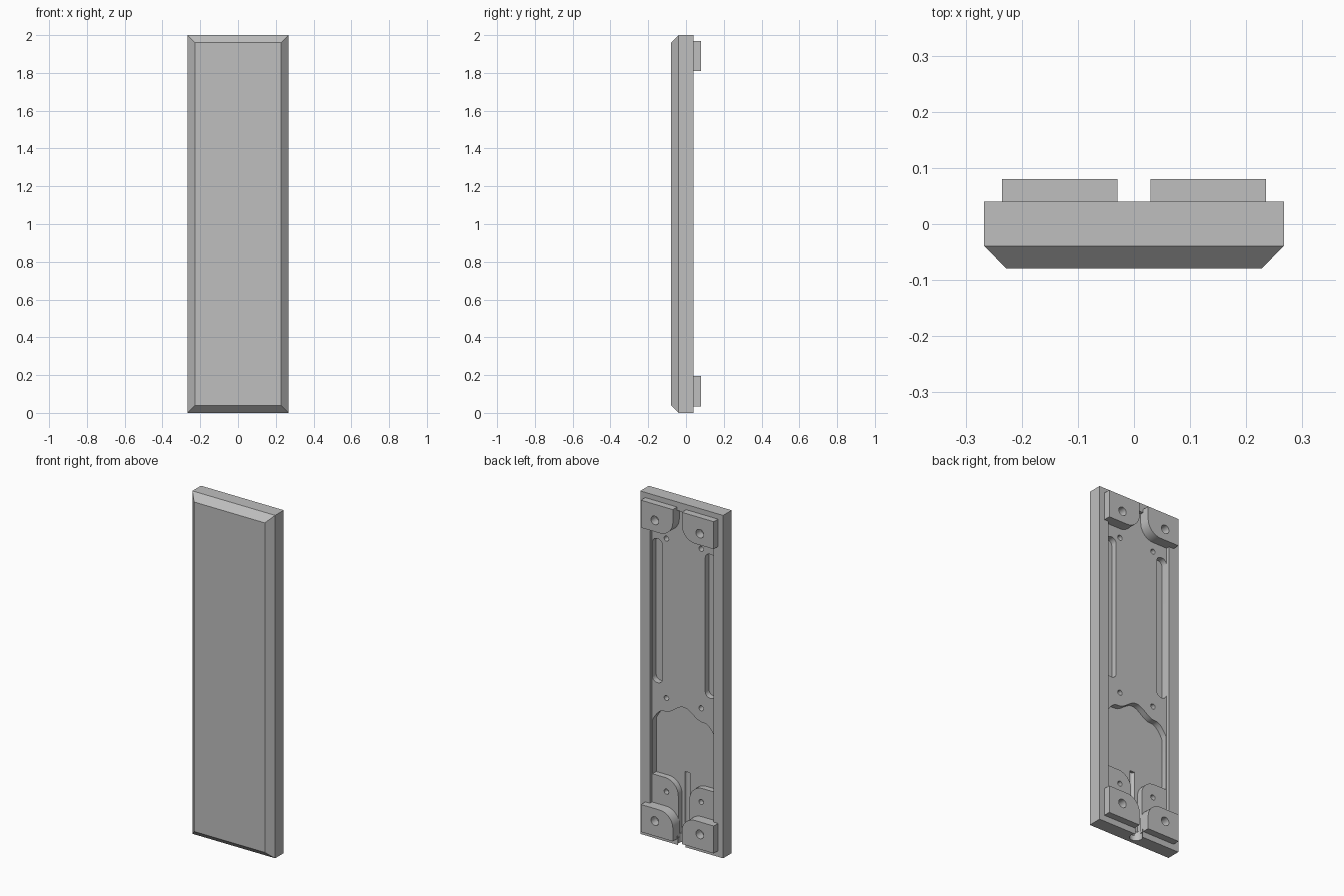
import bpy, bmesh, math
from mathutils import Vector

if "Cube" in bpy.data.objects:
    bpy.data.objects.remove(bpy.data.objects["Cube"], do_unlink=True)

grey = bpy.data.materials.new("plain grey")
grey.use_nodes = True
colour = (0.52, 0.52, 0.52, 1)
grey.diffuse_color = colour
grey.node_tree.nodes["Principled BSDF"].inputs["Base Color"].default_value = colour

RIM, FLOOR, DEEP = 0.04, 0.02, -0.015   # y levels of the back
OVER = 0.1                              # cutters rise past the back


def finish(name, bm):
    bmesh.ops.recalc_face_normals(bm, faces=bm.faces)
    mesh = bpy.data.meshes.new(name)
    bm.to_mesh(mesh)
    bm.free()
    mesh.materials.append(grey)
    ob = bpy.data.objects.new(name, mesh)
    bpy.context.collection.objects.link(ob)
    return ob


def prism(name, outline, y0, y1):
    """Extrude an (x, z) outline from y0 to y1."""
    bm = bmesh.new()
    face = bm.faces.new([bm.verts.new((x, y0, z)) for x, z in outline])
    new = bmesh.ops.extrude_face_region(bm, geom=[face])["geom"]
    verts = [v for v in new if isinstance(v, bmesh.types.BMVert)]
    bmesh.ops.translate(bm, verts=verts, vec=(0, y1 - y0, 0))
    return finish(name, bm)


def rounded(x0, x1, z0, z1, radii, steps=10):
    """Rectangle with radii at lower-left, lower-right, upper-right, upper-left."""
    signs = ((1, 1), (-1, 1), (-1, -1), (1, -1))
    points = []
    for i, (r, (sx, sz)) in enumerate(zip(radii, signs)):
        x, z = (x0 if sx > 0 else x1), (z0 if sz > 0 else z1)
        if r == 0:
            points.append((x, z))
            continue
        for k in range(steps + 1):
            a = math.pi * (1 + i / 2 + k / steps / 2)
            points.append((x + sx * r + r * math.cos(a), z + sz * r + r * math.sin(a)))
    return points


def disc(x, z, r, n=24):
    return [(x + r * math.cos(math.tau * i / n), z + r * math.sin(math.tau * i / n))
            for i in range(n)]


def flip(outline, side):
    return [(side * x, z) for x, z in outline]


def cut(ob, cutter):
    cutter.hide_render = True
    mod = ob.modifiers.new("cut", 'BOOLEAN')
    mod.operation, mod.solver, mod.object = 'DIFFERENCE', 'EXACT', cutter
    bpy.context.view_layer.objects.active = ob
    bpy.ops.object.modifier_apply(modifier=mod.name)
    bpy.data.objects.remove(cutter, do_unlink=True)


def rod(r, y, z0, z1):
    """Upright cylinder cutter on the centre line."""
    bm = bmesh.new()
    bmesh.ops.create_cone(bm, cap_ends=True, segments=32, radius1=r, radius2=r, depth=z1 - z0)
    bmesh.ops.translate(bm, verts=bm.verts, vec=(0, y, (z0 + z1) / 2))
    return finish("rod_cutter", bm)


# Plate with a sloped border round the front
bm = bmesh.new()
rings = []
for y, inset in ((RIM, 0), (-0.039, 0), (-0.079, 0.039)):
    x, z0, z1 = 0.267 - inset, inset, 2 - inset
    rings.append([bm.verts.new(p) for p in ((-x, y, z0), (x, y, z0), (x, y, z1), (-x, y, z1))])
for a, b in zip(rings, rings[1:]):
    for i in range(4):
        j = (i + 1) % 4
        bm.faces.new((a[i], a[j], b[j], b[i]))
bm.faces.new(rings[0])
bm.faces.new(rings[-1])
plate = finish("plate", bm)

# Shallow recess over the back
cut(plate, prism("recess", rounded(-0.205, 0.205, 0.05, 1.95, (0, 0, 0, 0)), FLOOR, OVER))

# Deep lower recess with a wavy top edge
def wave(x):
    hump = 0.745 + 0.028 * (1 + math.cos(math.pi * min(x / 0.12, 1)))
    drop = 0.07 * (max(x - 0.13, 0) / 0.072) ** 2
    return hump - drop

xs = [0.202 * (1 - i / 20) for i in range(41)]
deep = [(-0.202, 0.052), (0.202, 0.052)] + [(x, wave(abs(x))) for x in xs]
cut(plate, prism("deep_recess", deep, DEEP, OVER))

# Long side slots and screw holes
for side in (1, -1):
    slot = rounded(0.138, 0.203, 0.9, 1.74, (0.03,) * 4)
    cut(plate, prism("slot", flip(slot, side), DEEP, OVER))
    for z in (0.826, 1.756):
        cut(plate, prism("hole", disc(side * 0.112, z, 0.015), -0.02, OVER))

# Cable groove and its round exit at the bottom
cut(plate, rod(0.016, DEEP, 0.03, 0.41))
cut(plate, rod(0.034, 0.016, -0.02, 0.07))

parts = [plate]
for side, word in ((1, "left"), (-1, "right")):
    # Low lug standing in the deep recess
    lug = prism(word + "_lug", flip(rounded(0.036, 0.204, 0.051, 0.36, (0, 0, 0, 0.085)), side),
                DEEP - 0.002, FLOOR)
    cut(lug, prism("hole", disc(side * 0.112, 0.28, 0.015), -0.01, OVER))
    parts.append(lug)
    # Mounting pads at both ends, rounded toward the middle
    for end, z0, radii in (("lower", 0.035, (0, 0, 0, 0.085)), ("upper", 1.81, (0.085, 0, 0, 0))):
        pad = prism(word + "_" + end + "_pad",
                    flip(rounded(0.029, 0.235, z0, z0 + 0.16, radii), side), FLOOR - 0.004, 0.08)
        z = 0.122 if end == "lower" else 1.876
        cut(pad, prism("hole", disc(side * 0.145, z, 0.025), 0.03, OVER))
        parts.append(pad)

# Smooth the curved walls, keep the edges sharp
for ob in bpy.context.view_layer.objects:
    ob.select_set(ob in parts)
bpy.context.view_layer.objects.active = plate
bpy.ops.object.shade_smooth_by_angle(angle=math.radians(30))
